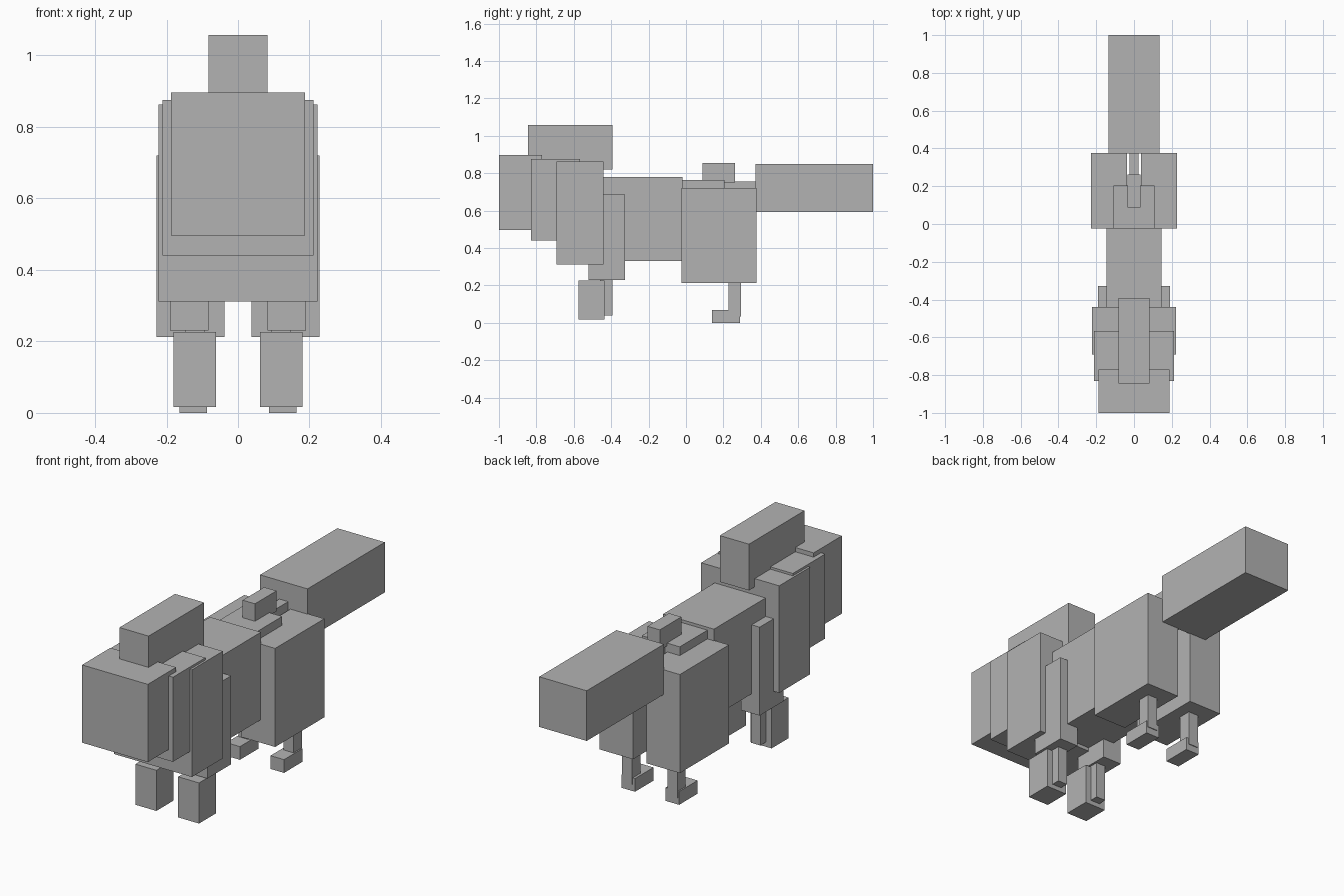
import bpy

grey = bpy.data.materials.new("plain_grey")
grey.diffuse_color = (0.45, 0.45, 0.45, 1)


def box(name, x, y, z):
    """Box spanning the given (min, max) ranges."""
    bpy.ops.mesh.primitive_cube_add(size=1)
    ob = bpy.context.object
    ob.name = name
    for v in ob.data.vertices:
        v.co = [a + (c + 0.5) * (b - a) for (a, b), c in zip((x, y, z), v.co)]
    ob.data.materials.append(grey)


def centred(name, half_width, y, z):
    box(name, (-half_width, half_width), y, z)


def pair(name, x, y, z):
    box(name + "_left", x, y, z)
    box(name + "_right", (-x[1], -x[0]), y, z)


# Head, neck and crest
centred("head", 0.187, (-1.0, -0.77), (0.497, 0.897))
centred("neck", 0.211, (-0.83, -0.567), (0.44, 0.875))
centred("chest", 0.222, (-0.692, -0.44), (0.312, 0.863))
centred("crest", 0.083, (-0.845, -0.393), (0.82, 1.058))

# Body, hips and tail
centred("torso", 0.145, (-0.56, -0.02), (0.33, 0.78))
centred("hip_plate", 0.108, (-0.022, 0.205), (0.5, 0.765))
centred("back_fin", 0.035, (0.088, 0.263), (0.75, 0.855))
centred("tail_root", 0.025, (0.15, 0.38), (0.64, 0.755))
centred("tail", 0.135, (0.372, 1.0), (0.592, 0.85))

# Front legs
pair("shoulder", (0.083, 0.19), (-0.52, -0.327), (0.23, 0.685))
pair("front_shin", (0.062, 0.181), (-0.575, -0.437), (0.017, 0.226))
pair("front_calf", (0.094, 0.148), (-0.46, -0.393), (0.04, 0.26))

# Hind legs
pair("haunch", (0.038, 0.228), (-0.024, 0.376), (0.213, 0.72))
pair("hind_shin", (0.1, 0.157), (0.227, 0.294), (0.035, 0.25))
pair("hind_foot", (0.087, 0.164), (0.14, 0.29), (0.0, 0.068))
